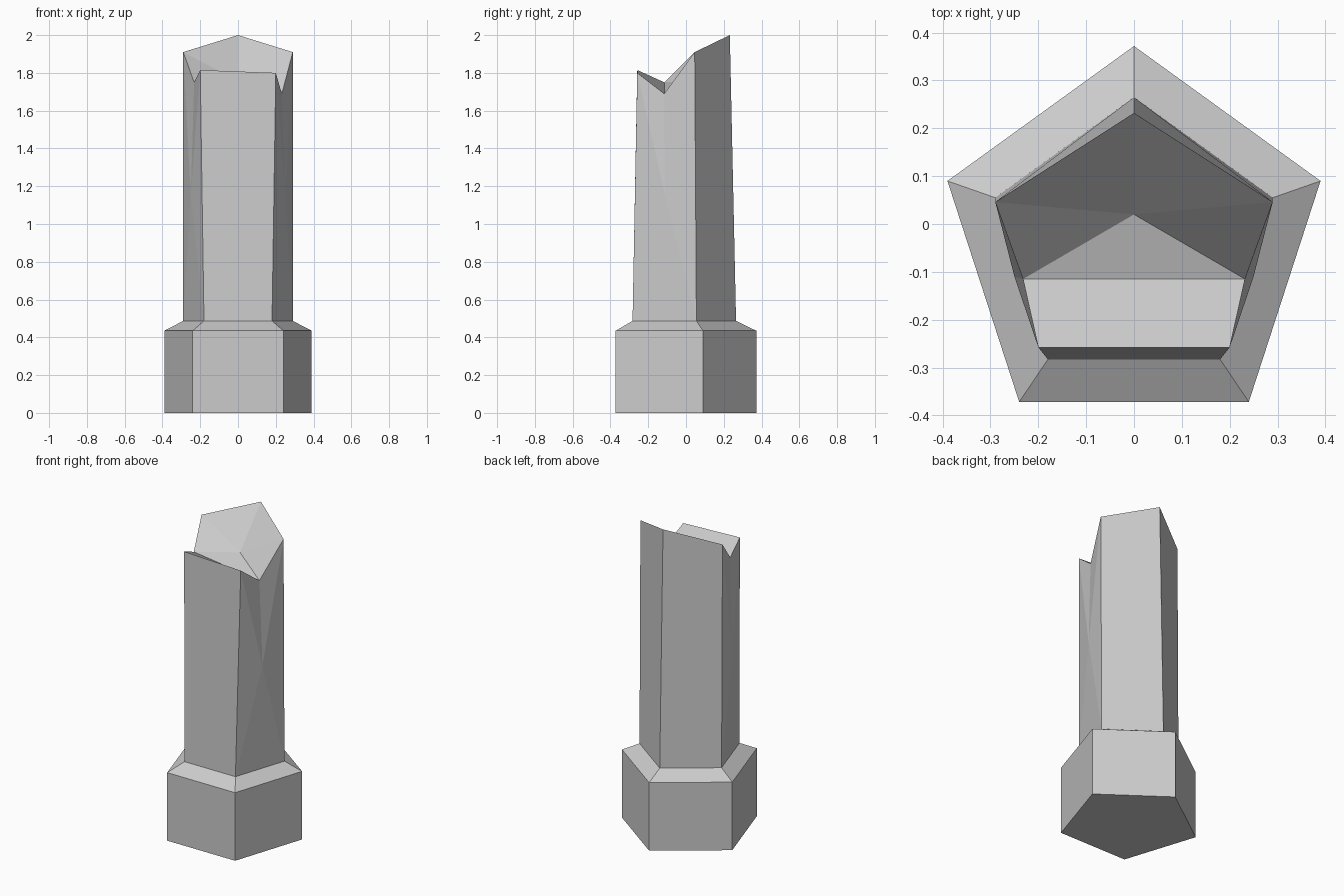
import bpy, bmesh

if "Cube" in bpy.data.objects:
    bpy.data.objects.remove(bpy.data.objects["Cube"])


def finish(bm, name):
    bmesh.ops.remove_doubles(bm, verts=bm.verts, dist=1e-5)
    bmesh.ops.recalc_face_normals(bm, faces=bm.faces)
    mesh = bpy.data.meshes.new(name)
    bm.to_mesh(mesh)
    bm.free()
    obj = bpy.data.objects.new(name, mesh)
    bpy.context.collection.objects.link(obj)
    return obj


OUTER = [(0, 0.372), (-0.39, 0.09), (-0.24, -0.372), (0.24, -0.372), (0.39, 0.09)]
INNER = [(0, 0.265), (-0.29, 0.055), (-0.18, -0.283), (0.18, -0.283), (0.29, 0.055)]

# Pentagonal plinth with sloped shoulder
bm = bmesh.new()
rings = [[bm.verts.new((x, y, z)) for x, y in outline]
         for outline, z in ((OUTER, 0), (OUTER, 0.435), (INNER, 0.487))]
bm.faces.new(rings[0])
for low, high in zip(rings, rings[1:]):
    for i in range(5):
        j = (i + 1) % 5
        bm.faces.new((low[i], low[j], high[j], high[i]))
finish(bm, "plinth")

# Broken shaft: foot ring, jagged rim and centre of the break
bm = bmesh.new()
foot_back, foot_l, foot_fl, foot_fr, foot_r = [bm.verts.new((x, y, 0.487)) for x, y in INNER]
back = bm.verts.new((0, 0.232, 2.0))
centre = bm.verts.new((0, 0.02, 1.757))
fronts, notches = [], []

for s, notch_z, front_z, foot_side, foot_front in (
        (-1, 1.75, 1.815, foot_l, foot_fl), (1, 1.69, 1.80, foot_r, foot_fr)):
    side = bm.verts.new((s * 0.29, 0.046, 1.91))
    notch = bm.verts.new((s * 0.232, -0.115, notch_z))
    front = bm.verts.new((s * 0.2, -0.258, front_z))
    mid = bm.verts.new((s * 0.25, -0.11, 1.15))
    fronts.append(front)
    notches.append(notch)
    # back wall, then the dented flank fanned about its middle
    bm.faces.new((foot_back, foot_side, side, back))
    flank = [foot_front, foot_side, side, notch, front]
    for i in range(5):
        bm.faces.new((mid, flank[i], flank[(i + 1) % 5]))
    # fracture surface behind the notch
    bm.faces.new((centre, back, side))
    bm.faces.new((centre, side, notch))

# Front wall and front part of the fracture
bm.faces.new((foot_fl, foot_fr, fronts[1], fronts[0]))
bm.faces.new((notches[0], notches[1], centre))
bm.faces.new((fronts[0], fronts[1], notches[1], notches[0]))
finish(bm, "broken_shaft")
